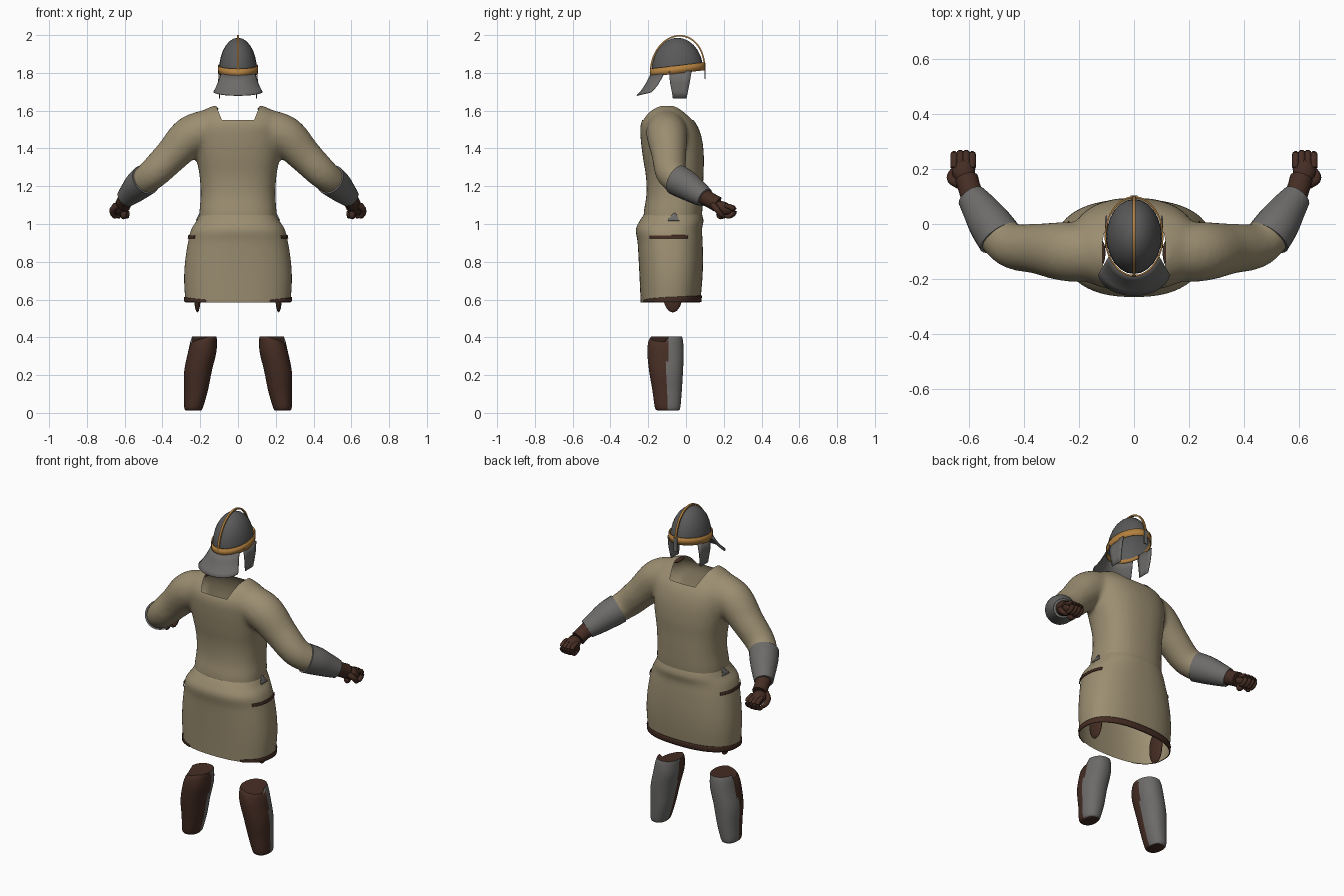
import bpy, bmesh, math
from mathutils import Vector, Matrix

if "Cube" in bpy.data.objects:
    bpy.data.objects.remove(bpy.data.objects["Cube"], do_unlink=True)


def material(name, r, g, b):
    m = bpy.data.materials.new(name)
    m.use_nodes = True
    m.diffuse_color = (r, g, b, 1)
    m.node_tree.nodes["Principled BSDF"].inputs["Base Color"].default_value = (r, g, b, 1)
    return m


CLOTH = material("tan cloth", 0.33, 0.27, 0.165)
LEATHER = material("dark leather", 0.06, 0.026, 0.017)
STEEL = material("grey steel", 0.15, 0.147, 0.143)
DOME = material("dark steel", 0.10, 0.10, 0.10)
BRASS = material("brass", 0.46, 0.22, 0.05)


def finish(name, bm, *mats, solid=0, fix=True):
    if fix:
        bmesh.ops.recalc_face_normals(bm, faces=bm.faces)
    me = bpy.data.meshes.new(name)
    bm.to_mesh(me)
    bm.free()
    for m in mats:
        me.materials.append(m)
    ob = bpy.data.objects.new(name, me)
    bpy.context.collection.objects.link(ob)
    bpy.ops.object.select_all(action="DESELECT")
    ob.select_set(True)
    bpy.context.view_layer.objects.active = ob
    bpy.ops.object.shade_smooth_by_angle(angle=math.radians(40))
    if solid:
        mod = ob.modifiers.new("thickness", "SOLIDIFY")
        mod.thickness = solid
        mod.offset = 0
    return ob


def curve(rows, steps):
    """Smooth curve through rows of equal length."""
    vs = [Vector(r) for r in rows]
    out = []
    for i in range(len(vs) - 1):
        a, b, c, d = vs[max(i - 1, 0)], vs[i], vs[i + 1], vs[min(i + 2, len(vs) - 1)]
        for k in range(steps):
            t = k / steps
            out.append(b + (c - a) * (t / 2) + (a * 2 - b * 5 + c * 4 - d) * (t * t / 2)
                       + (b * 3 - a - c * 3 + d) * (t ** 3 / 2))
    return out + [vs[-1]]


def skin(bm, rings, closed=True, caps=False):
    loops = [[bm.verts.new(p) for p in r] for r in rings]
    n = len(loops[0])
    for a, b in zip(loops, loops[1:]):
        for i in range(n if closed else n - 1):
            j = (i + 1) % n
            bm.faces.new((a[i], a[j], b[j], b[i]))
    if caps:
        bm.faces.new(loops[0])
        bm.faces.new(loops[-1])


def tube(bm, rows, sides=24, steps=5):
    """Round tube along rows of x, y, z, radius."""
    pts = curve(rows, steps)
    rings = []
    for i, p in enumerate(pts):
        d = (pts[min(i + 1, len(pts) - 1)] - pts[max(i - 1, 0)]).to_3d()
        u = d.cross(Vector((0, 0, 1))).normalized()
        v = u.cross(d).normalized()
        c = p.to_3d()
        rings.append([c + (u * math.cos(a) + v * math.sin(a)) * p[3]
                      for a in (math.tau * k / sides for k in range(sides))])
    skin(bm, rings, caps=True)


def oval(row, a, grow=0.0, power=2.4):
    """Point on a squarish oval section: z, half width, y min, y max."""
    z, hw, y0, y1 = row
    c, s = math.cos(a), math.sin(a)
    e = 2 / power
    return Vector(((hw + grow) * math.copysign(abs(c) ** e, c),
                   (y0 + y1) / 2 + ((y1 - y0) / 2 + grow) * math.copysign(abs(s) ** e, s), z))


def full(n):
    return [math.tau * i / n for i in range(n)]


def ellipsoid(bm, centre, size, rot=Matrix()):
    bmesh.ops.create_uvsphere(bm, u_segments=24, v_segments=14, radius=1,
                              matrix=Matrix.Translation(centre) @ rot @ Matrix.Diagonal((*size, 1)))


# Tunic body and sleeves, fused into one cloth shell
torso = [(0.95, .20, -.22, .07), (1.05, .205, -.225, .085), (1.15, .198, -.21, .09),
         (1.25, .203, -.212, .092), (1.35, .22, -.228, .095), (1.45, .235, -.24, .085),
         (1.53, .235, -.24, .055), (1.59, .2, -.205, 0), (1.625, .135, -.16, -.04)]
bm = bmesh.new()
skin(bm, [[oval(r, a) for a in full(48)] for r in curve(torso, 4)], caps=True)
for s in (-1, 1):
    tube(bm, [(s * .14, -.105, 1.505, .105), (s * .25, -.1, 1.465, .108), (s * .35, -.09, 1.365, .092),
              (s * .44, -.08, 1.275, .083), (s * .5, -.035, 1.225, .075), (s * .53, .01, 1.2, .068)])
tunic = finish("tunic_body", bm, CLOTH)
mod = tunic.modifiers.new("fuse", "REMESH")
mod.mode = "VOXEL"
mod.voxel_size = 0.013
mod = tunic.modifiers.new("soften", "SMOOTH")
mod.iterations = 8
for mod in list(tunic.modifiers):
    if mod.type in {"REMESH", "SMOOTH"}:
        bpy.ops.object.modifier_apply(modifier=mod.name)
bm = bmesh.new()
bm.from_mesh(tunic.data)
cuts = [((0, 0, .98), (0, 0, 1)), ((0, 0, 1.55), (0, 0, 1)), ((.1, 0, 0), (1, 0, .2)), ((-.1, 0, 0), (-1, 0, .2))]
cuts[2:] = [((s * .085, 0, 1.55), (s, 0, -.4)) for s in (-1, 1)]
for co, no in cuts:
    bmesh.ops.bisect_plane(bm, geom=bm.verts[:] + bm.edges[:] + bm.faces[:], plane_co=co, plane_no=no)


def open_area(f):
    c = f.calc_center_median()
    return c.z < .98 or (c.z > 1.55 and abs(c.x) < .085 + .4 * (c.z - 1.55))


bmesh.ops.delete(bm, geom=[f for f in bm.faces if open_area(f)], context="FACES")
bm.to_mesh(tunic.data)
bm.free()
tunic.data.shade_smooth()

# Skirt of the tunic, open below
skirt = curve([(.585, .278, -.24, .075), (.7, .285, -.245, .086), (.8, .28, -.25, .09), (.9, .265, -.256, .088),
               (.97, .248, -.265, .085), (1.02, .217, -.243, .092), (1.065, .195, -.21, .08)], 6)
bm = bmesh.new()
skin(bm, [[oval(r, a) for a in full(96)] for r in skirt])
finish("tunic_skirt", bm, CLOTH)


def skirt_row(z):
    for a, b in zip(skirt, skirt[1:]):
        if z <= b[0]:
            return a.lerp(b, (z - a[0]) / (b[0] - a[0]))
    return skirt[-1]


def skirt_plate(name, mat, a0, a1, low, high, side=1, n=40):
    """Thin plate lying on the skirt between two angles."""
    cols = []
    for i in range(n + 1):
        t = i / n
        a = a0 + (a1 - a0) * t
        ps = [oval(skirt_row(low(t) + (high(t) - low(t)) * k / 3), a, .004) for k in range(4)]
        cols.append([Vector((p.x * side, p.y, p.z)) for p in ps])
    bm = bmesh.new()
    skin(bm, cols, closed=False)
    finish(name, bm, mat, solid=.004)


skirt_plate("skirt_hem", LEATHER, -1.0, math.pi + 1.0, lambda t: .586,
            lambda t: .597 + .024 * math.sin(math.pi * t) ** .7, n=120)
for side, s in (("left", 1), ("right", -1)):
    skirt_plate(side + "_skirt_slit", LEATHER, -.56, .5, lambda t: .924, lambda t: .94, s)
    skirt_plate(side + "_mail_patch", STEEL, -.07, .18, lambda t: 1.018,
                lambda t: 1.024 + .034 * math.sin(math.pi * min(1, .1 + t)) ** 2, s)

    # Collar edge and trouser end
    bm = bmesh.new()
    ellipsoid(bm, (s * .118, -.105, 1.608), (.014, .045, .01))
    finish(side + "_collar_edge", bm, LEATHER)
    bm = bmesh.new()
    ellipsoid(bm, (s * .215, -.07, .63), (.018, .052, .098))
    finish(side + "_trouser_end", bm, LEATHER)

    # Forearm guard
    bm = bmesh.new()
    tube(bm, [(s * .488, -.05, 1.235, .083), (s * .525, .003, 1.205, .078),
              (s * .56, .055, 1.17, .066), (s * .592, .1, 1.14, .053)])
    finish(side + "_forearm_guard", bm, STEEL)
    bm = bmesh.new()
    ellipsoid(bm, (s * .462, -.01, 1.225), (.032, .03, .04))
    finish(side + "_guard_lining", bm, LEATHER)

    # Gloved fist
    bm = bmesh.new()
    tube(bm, [(s * .58, .085, 1.15, .046), (s * .598, .13, 1.125, .041), (s * .608, .165, 1.105, .042)])
    ellipsoid(bm, (s * .62, .2, 1.082), (.043, .055, .035), Matrix.Rotation(-.45, 4, "X"))
    for i in range(4):
        x = s * (.588 + .022 * i)
        y = .005 * (i in (1, 2))
        tube(bm, [(x, .205 + y, 1.098, .013), (x, .245 + y, 1.085, .014), (x, .25 + y, 1.058, .013),
                  (x, .225 + y, 1.04, .012), (x, .205, 1.045, .008)], 10, 3)
    tube(bm, [(s * .635, .145, 1.1, .018), (s * .664, .162, 1.078, .016),
              (s * .662, .185, 1.05, .013), (s * .645, .205, 1.036, .009)], 10, 3)
    ellipsoid(bm, (s * .605, .185, 1.05), (.018, .025, .025))
    finish(side + "_glove", bm, LEATHER)

    # Shin guard: leather on one half, steel on the other; columns are z, x centre, half width, y range
    rows = [(.012, .235, .04, -.15, -.04), (.03, .235, .05, -.165, -.03), (.12, .222, .063, -.178, -.022),
            (.22, .212, .073, -.195, -.016), (.32, .19, .075, -.205, -.012), (.38, .182, .07, -.2, -.016),
            (.405, .178, .064, -.188, -.022)]
    rings = []
    for z, cx, hw, y0, y1 in curve(rows, 4):
        ring = [oval((z, hw, y0, y1), a, power=2.2) + Vector((cx, 0, 0)) for a in full(48)]
        for p in ring:
            if z > .33 and p.y < -.1:
                p.z -= .4 * (z - .33) * max(0, (p.x - .15) / .1)
            p.x *= s
        rings.append(ring)
    bm = bmesh.new()
    skin(bm, rings, caps=True)
    for f in bm.faces:
        c = f.calc_center_median()
        f.material_index = int(c.y > -.1 and len(f.verts) == 4)
    finish(side + "_shin_guard", bm, LEATHER, STEEL)

    # Cheek guard of the helmet
    bm = bmesh.new()
    skin(bm, [[(s * x, y0 + (y1 - y0) * k / 4, z) for k in range(5)] for x, y0, y1, z in
              ((.1, -.09, .03, 1.81), (.103, -.085, .02, 1.75), (.1, -.075, .01, 1.7), (.097, -.07, .003, 1.665))],
         closed=False)
    finish(side + "_cheek_guard", bm, STEEL, solid=.005)

# Helmet dome, cut along a tilted rim
CY = -.045
bm = bmesh.new()
ellipsoid(bm, (0, CY, 1.81), (.101, .137, .176))
bmesh.ops.bisect_plane(bm, geom=bm.verts[:] + bm.edges[:] + bm.faces[:], plane_co=(0, CY, 1.815),
                       plane_no=(0, -.12, 1), clear_inner=True)
finish("helmet_dome", bm, DOME)


def rim(a, dz, grow=0.0):
    y = (.143 + grow) * math.sin(a)
    return Vector(((.104 + grow) * math.cos(a), CY + y, 1.818 + .12 * y + dz))


# Brass band and crest
bm = bmesh.new()
skin(bm, [[rim(a, dz) for a in full(64)] for dz in (-.021, .021)])
finish("helmet_band", bm, BRASS, solid=.006)
bm = bmesh.new()
arc = [math.pi * i / 40 for i in range(41)]
skin(bm, [[(x, CY + r * math.cos(a), 1.815 + .015 * math.cos(a) + (r + .038) * math.sin(a))
           for x, r in ((-.006, .139), (.006, .139), (.006, .147), (-.006, .147))] for a in arc], caps=True)
finish("helmet_crest", bm, BRASS)

# Nose guard and flared neck guard
bm = bmesh.new()
bmesh.ops.create_cube(bm, size=1, matrix=Matrix.Translation((0, .1, 1.81)) @ Matrix.Diagonal((.024, .006, .085, 1)))
finish("nose_guard", bm, STEEL)
bm = bmesh.new()
sheet = []
for i in range(25):
    t = i / 12 - 1
    a = -math.pi / 2 + t * 1.05
    top = rim(a, -.012)
    end = Vector((.13 * math.sin(t * 1.3) / math.sin(1.3), -.26 + .075 * t * t, 1.68 + .018 * t * t))
    sheet.append([top.lerp(end, k / 4) + Vector((0, 0, -.012 * math.sin(math.pi * k / 4))) for k in range(5)])
skin(bm, sheet, closed=False)
finish("neck_guard", bm, STEEL, solid=.004)
